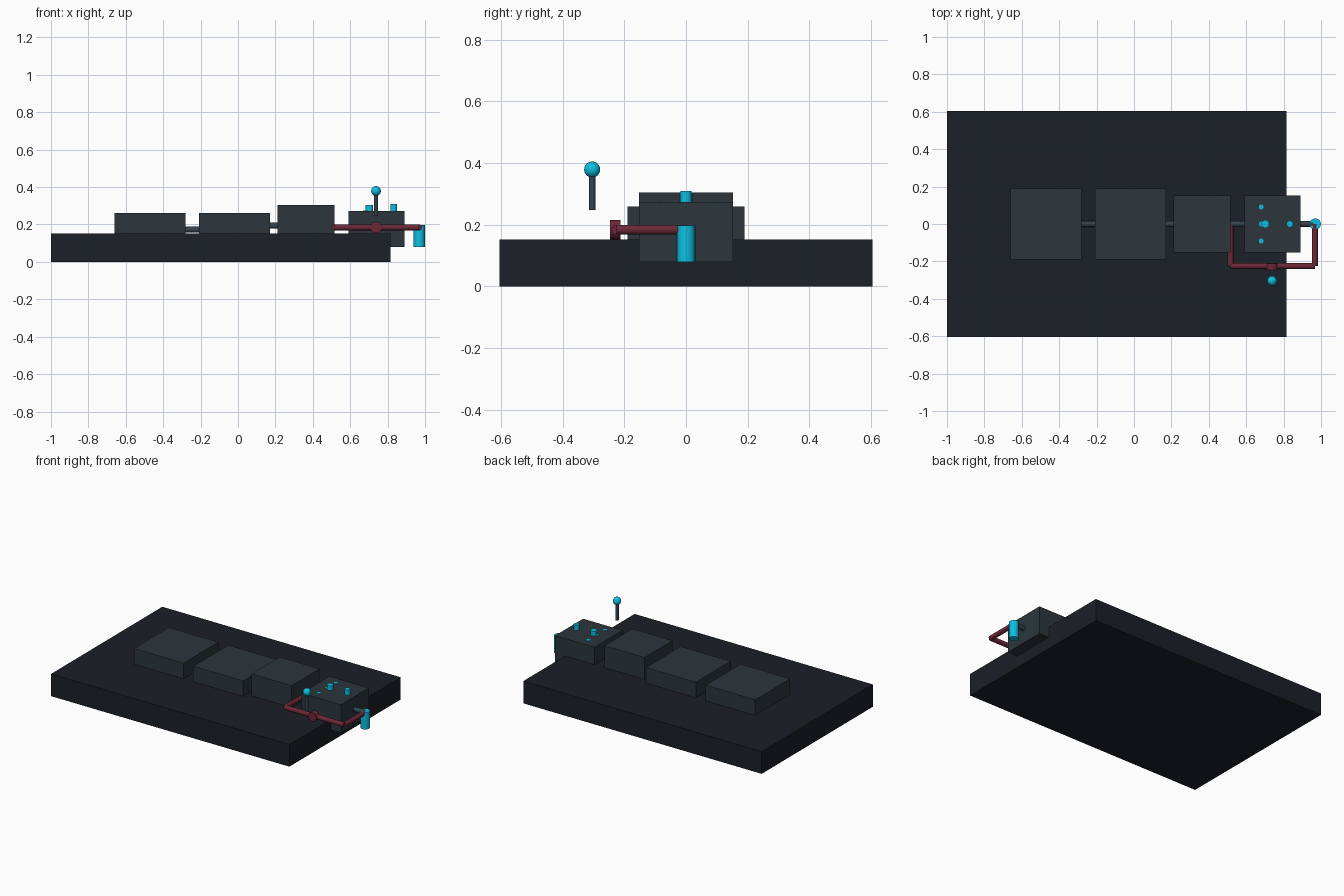
import bpy, math
from mathutils import Vector

if "Cube" in bpy.data.objects:
    bpy.data.objects.remove(bpy.data.objects["Cube"])


def material(name, rgb):
    m = bpy.data.materials.new(name)
    m.diffuse_color = (*rgb, 1)
    m.use_nodes = True
    m.node_tree.nodes["Principled BSDF"].inputs["Base Color"].default_value = m.diffuse_color
    return m


SLAB = material("dark_slab", (0.011, 0.014, 0.021))
UNIT = material("slate", (0.025, 0.037, 0.045))
ROD = material("steel", (0.035, 0.055, 0.07))
CYAN = material("cyan", (0.004, 0.52, 0.75))
RED = material("maroon", (0.15, 0.021, 0.04))


def finish(name, mat):
    o = bpy.context.object
    o.name = name
    o.data.materials.append(mat)
    return o


def box(name, lo, hi, mat):
    lo, hi = Vector(lo), Vector(hi)
    bpy.ops.mesh.primitive_cube_add(size=1, location=(lo + hi) / 2)
    o = finish(name, mat)
    o.scale = hi - lo
    bpy.ops.object.transform_apply(location=False, rotation=False, scale=True)
    return o


def rod(name, a, b, r, mat, sides=24):
    a, b = Vector(a), Vector(b)
    d = b - a
    bpy.ops.mesh.primitive_cylinder_add(
        vertices=sides, radius=r, depth=d.length, location=(a + b) / 2,
        rotation=d.to_track_quat('Z', 'Y').to_euler())
    o = finish(name, mat)
    bpy.ops.object.shade_smooth_by_angle(angle=math.radians(35))
    return o


# Base slab
box("base_slab", (-1, -0.605, 0), (0.815, 0.605, 0.153), SLAB)

# Row of machine blocks: x range, half width, bottom, top
blocks = [(-0.66, -0.282, 0.19, 0.12, 0.26), (-0.208, 0.172, 0.19, 0.12, 0.26),
          (0.21, 0.515, 0.152, 0.12, 0.304), (0.59, 0.89, 0.152, 0.08, 0.273)]
for i, (x0, x1, w, z0, z1) in enumerate(blocks):
    box(f"block_{i + 1}", (x0, -w, z0), (x1, w, z1), UNIT)

# Connecting rods between blocks and to the outlet
for i, (x0, x1, z) in enumerate([(-0.29, -0.20, 0.172), (0.165, 0.22, 0.194),
                                 (0.505, 0.60, 0.184), (0.88, 0.96, 0.184)]):
    rod(f"connector_{i + 1}", (x0, 0, z), (x1, 0, z), 0.016, ROD)

# Outlet nozzle at the end
rod("outlet_nozzle", (0.969, 0, 0.08), (0.969, 0, 0.197), 0.03, CYAN)

# Bypass pipe loop with valve body
Z, Y = 0.184, -0.225
path = [(0.515, 0, Z), (0.515, Y, Z), (0.967, Y, Z), (0.967, 0, Z)]
for i in range(3):
    rod(f"bypass_pipe_{i + 1}", path[i], path[i + 1], 0.016, RED)
rod("valve_body", (0.738, -0.246, Z), (0.738, -0.212, Z), 0.031, RED)

# Lever with ball knob
rod("lever_rod", (0.738, -0.304, 0.248), (0.738, -0.304, 0.37), 0.011, ROD)
bpy.ops.mesh.primitive_uv_sphere_add(segments=24, ring_count=12, radius=0.026,
                                     location=(0.738, -0.304, 0.379))
finish("lever_knob", CYAN)
bpy.ops.object.shade_smooth()

# Raised caps and flush indicator discs on the last block
rod("cap_left", (0.702, 0, 0.265), (0.702, 0, 0.304), 0.021, CYAN)
rod("cap_right", (0.833, 0, 0.265), (0.833, 0, 0.31), 0.018, CYAN)
for i, y in enumerate((-0.091, 0, 0.091)):
    rod(f"indicator_{i + 1}", (0.68, y, 0.265), (0.68, y, 0.276), 0.013, CYAN)
